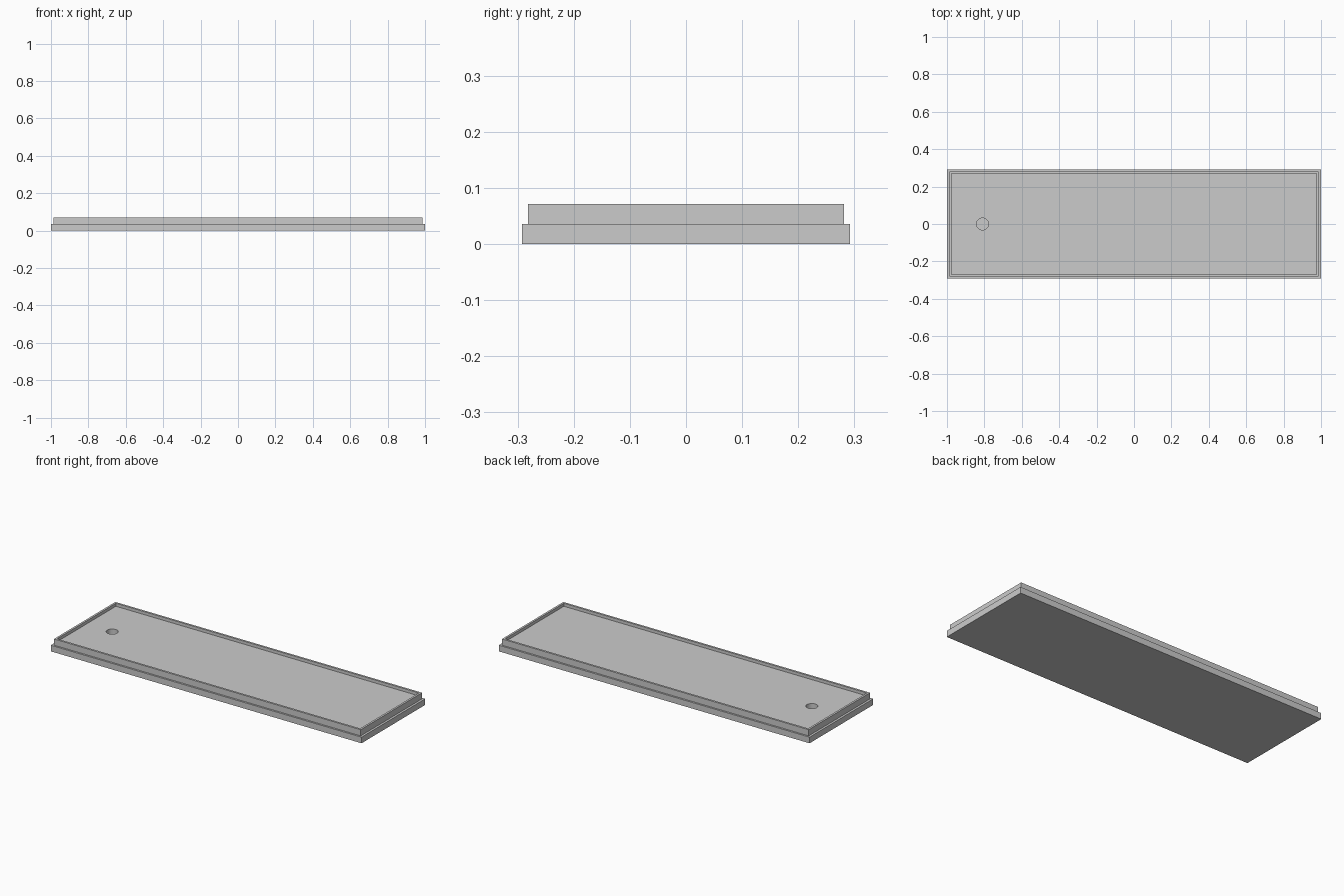
import bpy, bmesh, math

if "Cube" in bpy.data.objects:
    bpy.data.objects.remove(bpy.data.objects["Cube"])

def finish(name, bm):
    bmesh.ops.recalc_face_normals(bm, faces=bm.faces)
    me = bpy.data.meshes.new(name)
    bm.to_mesh(me)
    bm.free()
    ob = bpy.data.objects.new(name, me)
    bpy.context.collection.objects.link(ob)
    return ob

def box(name, hx, hy, z0, z1):
    bm = bmesh.new()
    bmesh.ops.create_cube(bm, size=1)
    for v in bm.verts:
        v.co = (v.co.x * 2 * hx, v.co.y * 2 * hy, z0 if v.co.z < 0 else z1)
    return finish(name, bm)

def cut(target, cutter):
    cutter.hide_render = True
    cutter.hide_set(True)
    m = target.modifiers.new(cutter.name, 'BOOLEAN')
    m.operation, m.solver, m.object = 'DIFFERENCE', 'EXACT', cutter

# Lower slab
base = box("base_slab", 1.0, 0.2925, 0.0, 0.0355)

# Upper tray with a thin raised rim
tray = box("upper_tray", 0.987, 0.282, 0.0355, 0.0715)
cut(tray, box("tray_recess_cutter", 0.975, 0.270, 0.054, 0.1))

# Round blind hole near the left end, through the tray and into the slab
bm = bmesh.new()
bmesh.ops.create_cone(bm, cap_ends=True, segments=32, radius1=0.032, radius2=0.032, depth=0.09)
for v in bm.verts:
    v.co.x -= 0.81
    v.co.z += 0.055
hole = finish("hole_cutter", bm)
for part in (base, tray):
    cut(part, hole)
